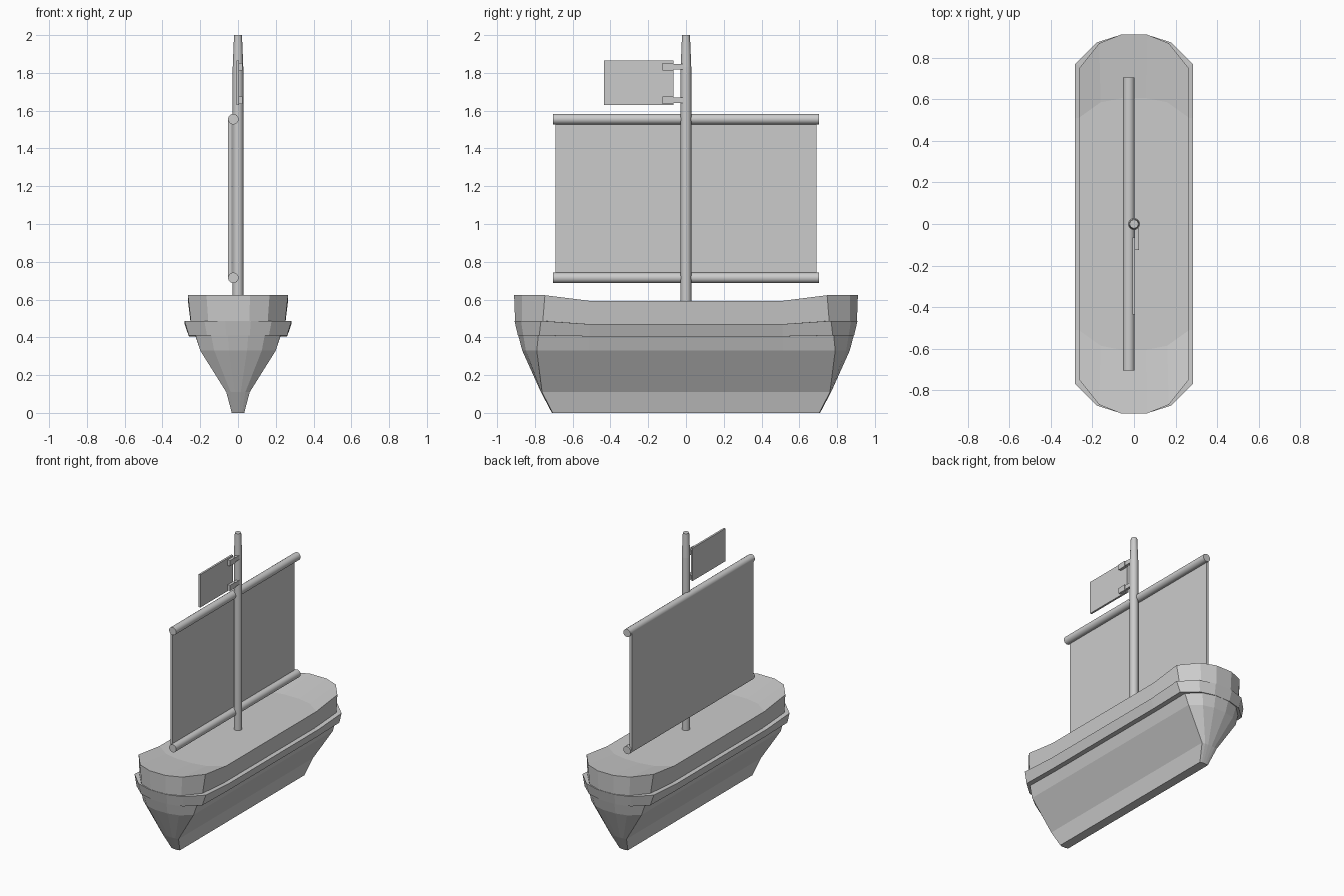
import bpy, bmesh, math

if "Cube" in bpy.data.objects:
    bpy.data.objects.remove(bpy.data.objects["Cube"])

# Hull levels: half width, corner y, end y, z at the ends, z amidships
LEVELS = [
    (0.033, 0.705, 0.71, 0.0, 0.0),
    (0.062, 0.762, 0.768, 0.11, 0.11),
    (0.20, 0.79, 0.867, 0.33, 0.33),
    (0.225, 0.782, 0.888, 0.41, 0.405),
    (0.26, 0.777, 0.89, 0.41, 0.405),    # rubbing rail, lower edge
    (0.283, 0.768, 0.908, 0.487, 0.47),  # rubbing rail, upper edge
    (0.25, 0.758, 0.905, 0.487, 0.47),
    (0.265, 0.747, 0.91, 0.623, 0.593),
]
FOLD = 0.51


def ring(w, yc, ye, zh, zl):
    """Outline of one level: side, corner, mid and end point per quadrant."""
    quad = [(w, FOLD, zl), (w, yc, zh),
            (0.63 * w, yc + 0.75 * (ye - yc), zh), (0.24 * w, ye, zh)]
    half = quad + [(-x, y, z) for x, y, z in reversed(quad)]
    return half + [(-x, -y, z) for x, y, z in half]


def build_hull():
    bm = bmesh.new()
    rings = [[bm.verts.new(p) for p in ring(*lv)] for lv in LEVELS]
    bm.faces.new(rings[0])
    for a, b in zip(rings, rings[1:]):
        for i in range(16):
            j = (i + 1) % 16
            bm.faces.new((a[i], a[j], b[j], b[i]))
    # Deck: flat waist and raised ends beyond a curved fold
    top, zl, deck = rings[-1], LEVELS[-1][4], []
    for s, o in ((1, 0), (-1, 8)):
        f = [bm.verts.new((s * x, s * y, zl)) for x, y in
             ((0.16, 0.585), (0.06, 0.605), (-0.06, 0.605), (-0.16, 0.585))]
        t = top[o:o + 8]
        bm.faces.new((t[0], t[1], t[2], f[0]))
        for i in range(3):
            bm.faces.new((f[i], t[i + 2], t[i + 3], f[i + 1]))
        bm.faces.new((f[3], t[5], t[6], t[7]))
        deck += [t[0]] + f + [t[7]]
    bm.faces.new(deck)
    bmesh.ops.recalc_face_normals(bm, faces=bm.faces)
    me = bpy.data.meshes.new("hull")
    bm.to_mesh(me)
    bm.free()
    bpy.context.collection.objects.link(bpy.data.objects.new("hull", me))


def box(name, lo, hi):
    bpy.ops.mesh.primitive_cube_add(size=1, location=[(a + b) / 2 for a, b in zip(lo, hi)])
    ob = bpy.context.object
    ob.name = name
    ob.scale = [b - a for a, b in zip(lo, hi)]


def rod(name, r1, r2, length, loc, rot=(0, 0, 0)):
    bpy.ops.mesh.primitive_cone_add(vertices=16, radius1=r1, radius2=r2, depth=length,
                                    location=loc, rotation=rot)
    bpy.context.object.name = name
    bpy.ops.object.shade_smooth_by_angle(angle=math.radians(30))


build_hull()

# Mast with tapered tip
rod("mast", 0.028, 0.028, 1.25, (0, 0, 1.205))
rod("mast_tip", 0.028, 0.021, 0.17, (0, 0, 1.915))

# Yards and sail
for name, z in (("upper_yard", 1.555), ("lower_yard", 0.715)):
    rod(name, 0.028, 0.028, 1.41, (-0.025, 0, z), (math.pi / 2, 0, 0))
box("sail", (-0.053, -0.69, 0.715), (-0.035, 0.69, 1.555))

# Flag held by two brackets
box("flag", (-0.008, -0.435, 1.63), (0.006, -0.065, 1.865))
for z in (1.655, 1.833):
    box("bracket_arm", (0.003, -0.07, z - 0.015), (0.022, 0, z + 0.015))
    box("bracket_clip", (0.003, -0.125, z - 0.02), (0.025, -0.065, z + 0.02))
